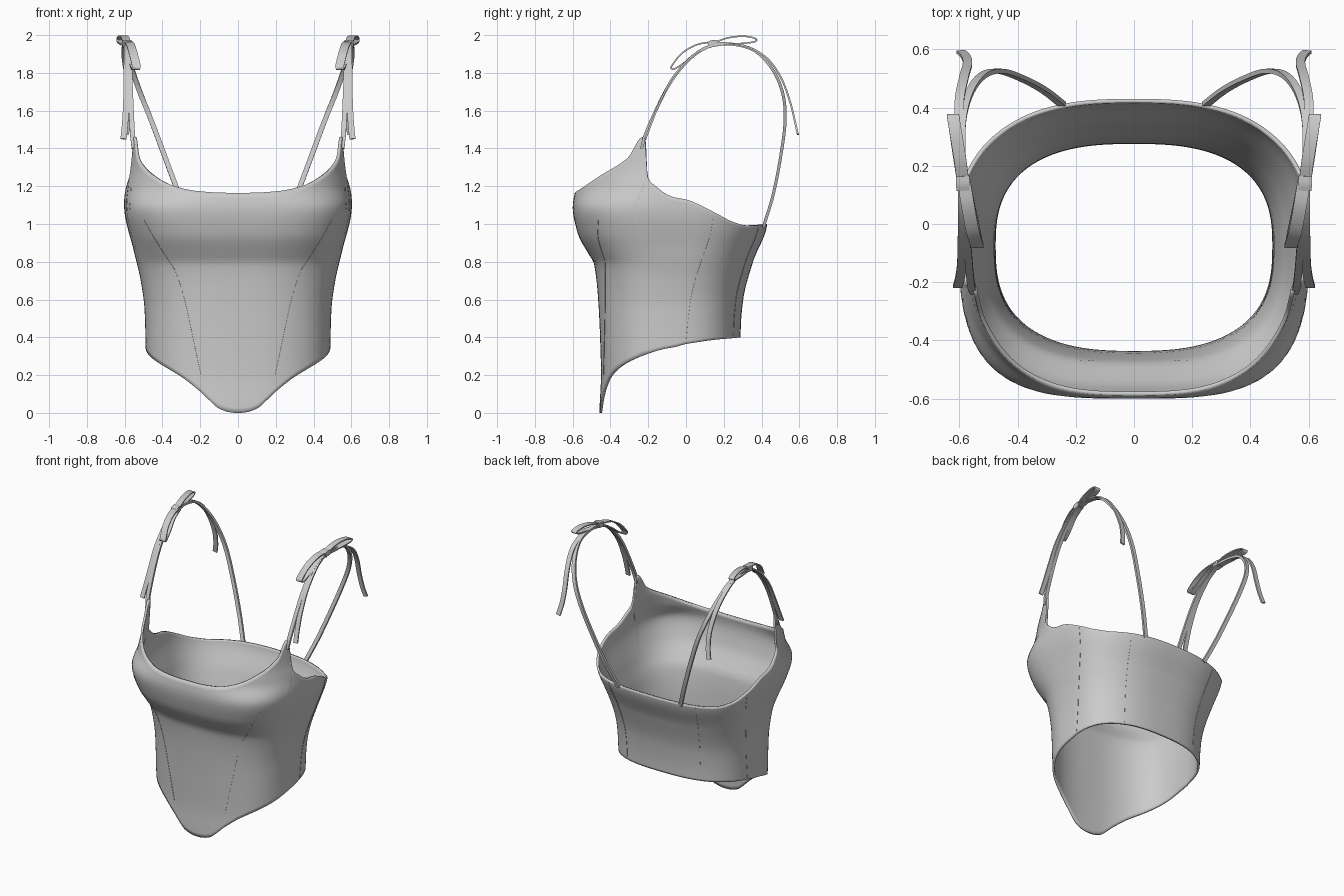
import bpy, bmesh, math
from mathutils import Vector

cube = bpy.data.objects.get("Cube")
if cube:
    bpy.data.objects.remove(cube, do_unlink=True)

fabric = bpy.data.materials.new("grey_fabric")
fabric.use_nodes = True
GREY = (0.6, 0.6, 0.6, 1)
fabric.diffuse_color = GREY
fabric.node_tree.nodes["Principled BSDF"].inputs["Base Color"].default_value = GREY


def smooth_curve(*pts):
    """Monotone cubic through (position, value) pairs."""
    xs, ys = zip(*pts)
    d = [(ys[i + 1] - ys[i]) / (xs[i + 1] - xs[i]) for i in range(len(xs) - 1)]
    m = [0.0 if i in (0, len(d)) or d[i - 1] * d[i] <= 0
         else 2 * d[i - 1] * d[i] / (d[i - 1] + d[i]) for i in range(len(xs))]

    def f(x):
        x = min(max(x, xs[0]), xs[-1])
        i = max(k for k in range(len(d)) if xs[k] <= x)
        h = xs[i + 1] - xs[i]
        t = (x - xs[i]) / h
        return (ys[i] * (1 + 2 * t) * (1 - t) ** 2 + m[i] * h * t * (1 - t) ** 2
                + ys[i + 1] * t * t * (3 - 2 * t) + m[i + 1] * h * t * t * (t - 1))
    return f


# Body sections by height
half_width = smooth_curve((0, .485), (.4, .49), (.55, .495), (.7, .515), (.85, .55),
                          (1.1, .603), (1.2, .598), (1.3, .582), (1.5, .572))
front_y = smooth_curve((0, -.458), (.2, -.45), (.4, -.455), (.6, -.465), (.79, -.487),
                       (.84, -.515), (.95, -.573), (1.09, -.6), (1.2, -.585), (1.5, -.58))
back_y = smooth_curve((.3, .288), (.45, .29), (.6, .303), (.8, .355), (1, .43), (1.2, .44))
mid_y = smooth_curve((.3, -.08), (.6, -.07), (1, 0), (1.5, 0))
squareness = smooth_curve((.6, 2.6), (.75, 2.7), (.95, 3.2), (1.08, 3.4), (1.2, 2.7), (1.3, 2.6))

# Hem and top edge heights by angle from the front centre
hem = smooth_curve((0, 0), (7, .02), (12, .06), (18, .11), (32, .19), (50, .25),
                   (77, .315), (90, .345), (98, .365), (130, .39), (180, .4))
top = smooth_curve((0, 1.165), (14, 1.175), (27, 1.2), (45, 1.26), (64, 1.35), (72.5, 1.46),
                   (73.5, 1.46), (75.5, 1.25), (80, 1.2), (90, 1.13), (105, 1.06),
                   (120, 1.01), (135, .99), (180, 1))


def surface(angle, z):
    c, s = math.cos(math.radians(angle)), math.sin(math.radians(angle))
    e = 2 / (squareness(z) if c > 0 else 2.6)
    mid = mid_y(z)
    reach = (front_y(z) if c > 0 else back_y(z)) - mid
    return Vector((half_width(z) * abs(s) ** e if angle < 180 else 0,
                   mid + reach * abs(c) ** e, z))


def finish(bm, name, thickness=0):
    mesh = bpy.data.meshes.new(name)
    bm.to_mesh(mesh)
    bm.free()
    ob = bpy.data.objects.new(name, mesh)
    bpy.context.collection.objects.link(ob)
    mesh.materials.append(fabric)
    mirror = ob.modifiers.new("mirror", 'MIRROR')
    mirror.merge_threshold = .0005
    if thickness:
        solid = ob.modifiers.new("thickness", 'SOLIDIFY')
        solid.thickness = thickness
        solid.offset = -1
    bpy.ops.object.select_all(action='DESELECT')
    bpy.context.view_layer.objects.active = ob
    ob.select_set(True)
    bpy.ops.object.shade_smooth_by_angle(angle=math.radians(40))
    return ob


# Bodice
angles = sorted({i * 2 for i in range(91)} | {1, 71, 72.5, 73.5, 74.2, 75, 75.5, 77, 179})
ROWS = 44
bm = bmesh.new()
grid = []
for a in angles:
    low, high = hem(a), top(a)
    grid.append([bm.verts.new(surface(a, low + (high - low) * j / ROWS)) for j in range(ROWS + 1)])
for left, right in zip(grid, grid[1:]):
    for j in range(ROWS):
        bm.faces.new((left[j], right[j], right[j + 1], left[j + 1]))
finish(bm, "bodice", .014)


def sample(points, steps=8):
    """Catmull-Rom path through the points."""
    p = [Vector(q) for q in points]
    p = [2 * p[0] - p[1]] + p + [2 * p[-1] - p[-2]]
    out = []
    for i in range(1, len(p) - 2):
        a, b, c, d = p[i - 1:i + 3]
        for k in range(steps):
            t = k / steps
            out.append(.5 * (2 * b + (c - a) * t + (2 * a - 5 * b + 4 * c - d) * t * t
                             + (3 * b - a - 3 * c + d) * t ** 3))
    return out + [p[-2]]


def ribbon(name, points, width, thick, side=(1, 0, 0), steps=8):
    """Flat band swept along a path, its width lying along the side direction."""
    path = sample(points, steps)
    bm = bmesh.new()
    rings = []
    for i, p in enumerate(path):
        tangent = (path[min(i + 1, len(path) - 1)] - path[max(i - 1, 0)]).normalized()
        across = Vector(side)
        across = (across - tangent * across.dot(tangent)).normalized()
        up = tangent.cross(across)
        rings.append([bm.verts.new(p + across * width / 2 * u + up * thick / 2 * v)
                      for u, v in ((-1, -1), (1, -1), (1, 1), (-1, 1))])
    for r, s in zip(rings, rings[1:]):
        for k in range(4):
            bm.faces.new((r[k], r[(k + 1) % 4], s[(k + 1) % 4], s[k]))
    bm.faces.new(rings[0][::-1])
    bm.faces.new(rings[-1])
    bmesh.ops.recalc_face_normals(bm, faces=bm.faces)
    return finish(bm, name)


# Shoulder straps
ribbon("shoulder_strap", [(.55, -.235, 1.4), (.56, -.205, 1.5), (.57, -.1, 1.72), (.575, 0, 1.855),
                          (.585, .1, 1.93), (.59, .2, 1.955), (.59, .35, 1.925), (.565, .45, 1.83),
                          (.52, .51, 1.7), (.46, .525, 1.55), (.385, .5, 1.35),
                          (.31, .46, 1.15), (.245, .41, .985)], .026, .016)

# Bows: loops, tails and knot
ribbon("front_bow_loop", [(.585, .15, 1.965), (.57, .06, 1.95), (.555, -.02, 1.905),
                          (.54, -.07, 1.845), (.54, -.078, 1.825), (.543, -.06, 1.822),
                          (.555, 0, 1.86), (.57, .07, 1.915), (.585, .15, 1.945)], .045, .008)
ribbon("back_bow_loop", [(.588, .15, 1.96), (.597, .22, 1.985), (.61, .3, 1.994), (.62, .36, 1.985),
                         (.622, .373, 1.973), (.618, .35, 1.962), (.605, .26, 1.953),
                         (.588, .15, 1.945)], .042, .008)
ribbon("front_bow_tail", [(.588, .14, 1.95), (.588, .04, 1.895), (.59, -.07, 1.775),
                          (.592, -.14, 1.64), (.598, -.185, 1.53), (.606, -.215, 1.45)], .032, .01)
ribbon("back_bow_tail", [(.59, .15, 1.955), (.598, .3, 1.945), (.6, .42, 1.885), (.585, .5, 1.78),
                         (.572, .55, 1.65), (.578, .575, 1.55), (.595, .592, 1.475)], .032, .01)
ribbon("bow_knot", [(.587, .12, 1.948), (.588, .14, 1.955), (.589, .165, 1.957)], .046, .036)

# Fine seams sunk into the bodice
for name, a0, a1, z0, z1 in (("front_seam", 18, 33, .2, .76), ("bust_seam", 33, 48, .76, 1.02),
                             ("side_seam", 98, 104, .38, 1.05), ("back_seam", 150, 150, .41, .98)):
    line = [surface(a0 + (a1 - a0) * k / 12, z0 + (z1 - z0) * k / 12) for k in range(13)]
    mid = (a0 + a1) / 2
    around = surface(mid + 2, .6) - surface(mid - 2, .6)
    ribbon(name, line, .004, .004, around, 3)
